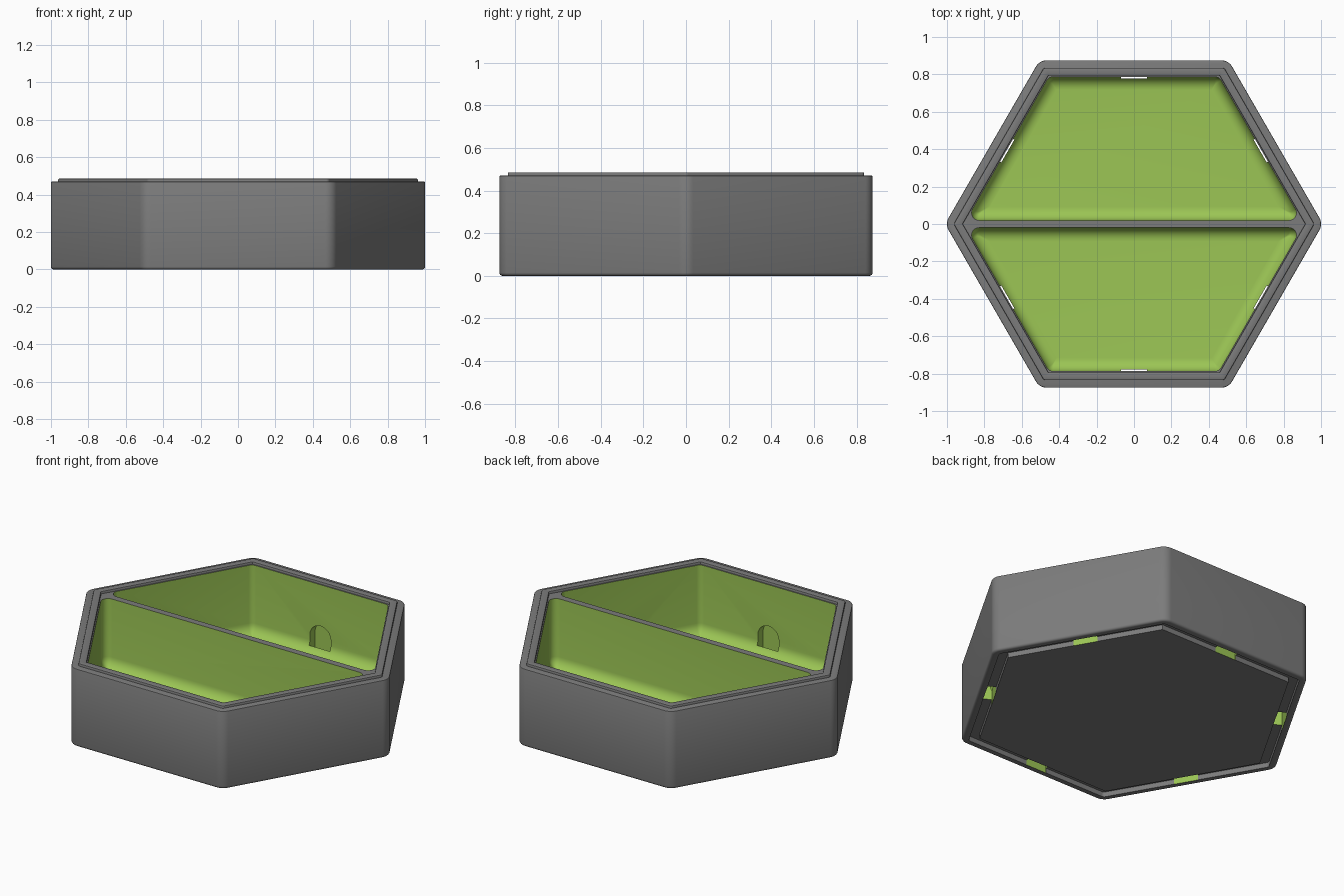
import bpy, bmesh
from math import sin, cos, pi, sqrt, radians
from mathutils import Vector, Matrix

old = bpy.data.objects.get("Cube")
if old:
    bpy.data.objects.remove(old, do_unlink=True)


def material(name, rgb):
    m = bpy.data.materials.new(name)
    m.use_nodes = True
    m.diffuse_color = (*rgb, 1)
    m.node_tree.nodes["Principled BSDF"].inputs["Base Color"].default_value = (*rgb, 1)
    return m


GREY, GREEN = 0, 1
mats = [material("grey_shell", (0.2, 0.2, 0.2)),
        material("green_lining", (0.33, 0.56, 0.09))]

APOTHEM = 0.875      # outer wall distance from the centre
BODY_TOP = 0.47
CAVITY = 0.787       # inner wall distance from the centre


def hexagon(apothem):
    r = apothem / cos(pi / 6)
    return [Vector((r * cos(k * pi / 3), r * sin(k * pi / 3))) for k in range(6)]


def rounded(points, radius, inset, steps=8):
    """Convex counter-clockwise outline, moved inwards and with arc corners."""
    r = max(radius - inset, 0.004)
    out = []
    n = len(points)
    for i, v in enumerate(points):
        a = (v - points[i - 1]).normalized()
        b = (points[(i + 1) % n] - v).normalized()
        n1, n2 = Vector((-a.y, a.x)), Vector((-b.y, b.x))
        centre = v + (n1 + n2) * (inset + r) / (1 + n1.dot(n2))
        turn = n1.angle(n2)
        for s in range(steps + 1):
            t = turn * s / steps
            out.append(centre - (Matrix.Rotation(t, 2) @ n1) * r)
    return out


def make(name, bm, colour):
    bmesh.ops.recalc_face_normals(bm, faces=bm.faces)
    for f in bm.faces:
        f.material_index = colour
    mesh = bpy.data.meshes.new(name)
    bm.to_mesh(mesh)
    bm.free()
    for m in mats:
        mesh.materials.append(m)
    ob = bpy.data.objects.new(name, mesh)
    bpy.context.scene.collection.objects.link(ob)
    return ob


def loft(name, points, radius, profile, colour, ring=False):
    """Stack outlines given as (inset, height); ring closes them into a loop."""
    bm = bmesh.new()
    rows = [[bm.verts.new((p.x, p.y, z)) for p in rounded(points, radius, d)]
            for d, z in profile]
    pairs = list(zip(rows, rows[1:]))
    if ring:
        pairs.append((rows[-1], rows[0]))
    else:
        bm.faces.new(rows[0])
        bm.faces.new(rows[-1])
    for lo, hi in pairs:
        for i in range(len(lo)):
            bm.faces.new((lo[i - 1], lo[i], hi[i], hi[i - 1]))
    return make(name, bm, colour)


def fillet(radius, floor, steps):
    """Rounded bottom edge as (inset, height) pairs."""
    return [(radius * (1 - sin(t)), floor + radius * (1 - cos(t)))
            for t in (pi / 2 * s / steps for s in range(steps + 1))]


def cut(target, cutter):
    mod = target.modifiers.new("cut", 'BOOLEAN')
    mod.operation = 'DIFFERENCE'
    mod.solver = 'EXACT'
    mod.object = cutter
    bpy.context.view_layer.objects.active = target
    bpy.ops.object.modifier_apply(modifier=mod.name)
    bpy.data.objects.remove(cutter, do_unlink=True)


# Outer shell with rounded corners and a soft bottom edge
body = loft("tray_body", hexagon(APOTHEM), 0.067,
            fillet(0.015, 0, 4) + [(0, BODY_TOP - 0.005), (0.0015, BODY_TOP - 0.0015),
                                   (0.005, BODY_TOP)], GREY)

# Two compartments, leaving the divider between them
half = 0.02
wide = (2 * CAVITY - half) / sqrt(3)
narrow = CAVITY / sqrt(3)
trapezoid = [Vector(p) for p in ((-wide, half), (wide, half),
                                 (narrow, CAVITY), (-narrow, CAVITY))]
for side in (1, -1):
    outline = [p * side for p in trapezoid]
    cut(body, loft("compartment_cutter", outline, 0.04,
                   fillet(0.07, 0.05, 8) + [(0, 0.55)], GREEN))

# Groove underneath that receives the lip of another tray
groove_out, groove_in = 0.04, 0.095
cut(body, loft("groove_cutter", hexagon(APOTHEM), 0.06,
               [(groove_out, -0.02), (groove_out, 0.03),
                (groove_in, 0.03), (groove_in, -0.02)], GREY, ring=True))

# Arched slot inside the middle of each wall, open at the bottom
arch_r, arch_z = 0.07, 0.15
for k in range(6):
    bm = bmesh.new()
    arch = [(-arch_r, -0.02), (arch_r, -0.02)]
    arch += [(arch_r * cos(pi * s / 24), arch_z + arch_r * sin(pi * s / 24))
             for s in range(25)]
    near, far = [[bm.verts.new((d, y, z)) for y, z in arch] for d in (0.779, 0.836)]
    bm.faces.new(near)
    bm.faces.new(far)
    for i in range(len(arch)):
        bm.faces.new((near[i - 1], near[i], far[i], far[i - 1]))
    bm.transform(Matrix.Rotation(radians(30 + 60 * k), 4, 'Z'))
    cut(body, make("slot_cutter", bm, GREEN))

# Raised stacking lip around the rim
lip_top, lip_out, lip_in, soft = 0.485, 0.04, 0.082, 0.005
lip = loft("stacking_lip", hexagon(APOTHEM), 0.06,
           [(lip_out, BODY_TOP - 0.005), (lip_out, lip_top - soft),
            (lip_out + soft * 0.3, lip_top - soft * 0.3), (lip_out + soft, lip_top),
            (lip_in - soft, lip_top), (lip_in - soft * 0.3, lip_top - soft * 0.3),
            (lip_in, lip_top - soft), (lip_in, BODY_TOP - 0.005)], GREY, ring=True)

# Smooth shading that keeps the hard edges
for ob in bpy.context.scene.objects:
    ob.select_set(ob in (body, lip))
bpy.context.view_layer.objects.active = body
bpy.ops.object.shade_smooth_by_angle(angle=radians(30))
